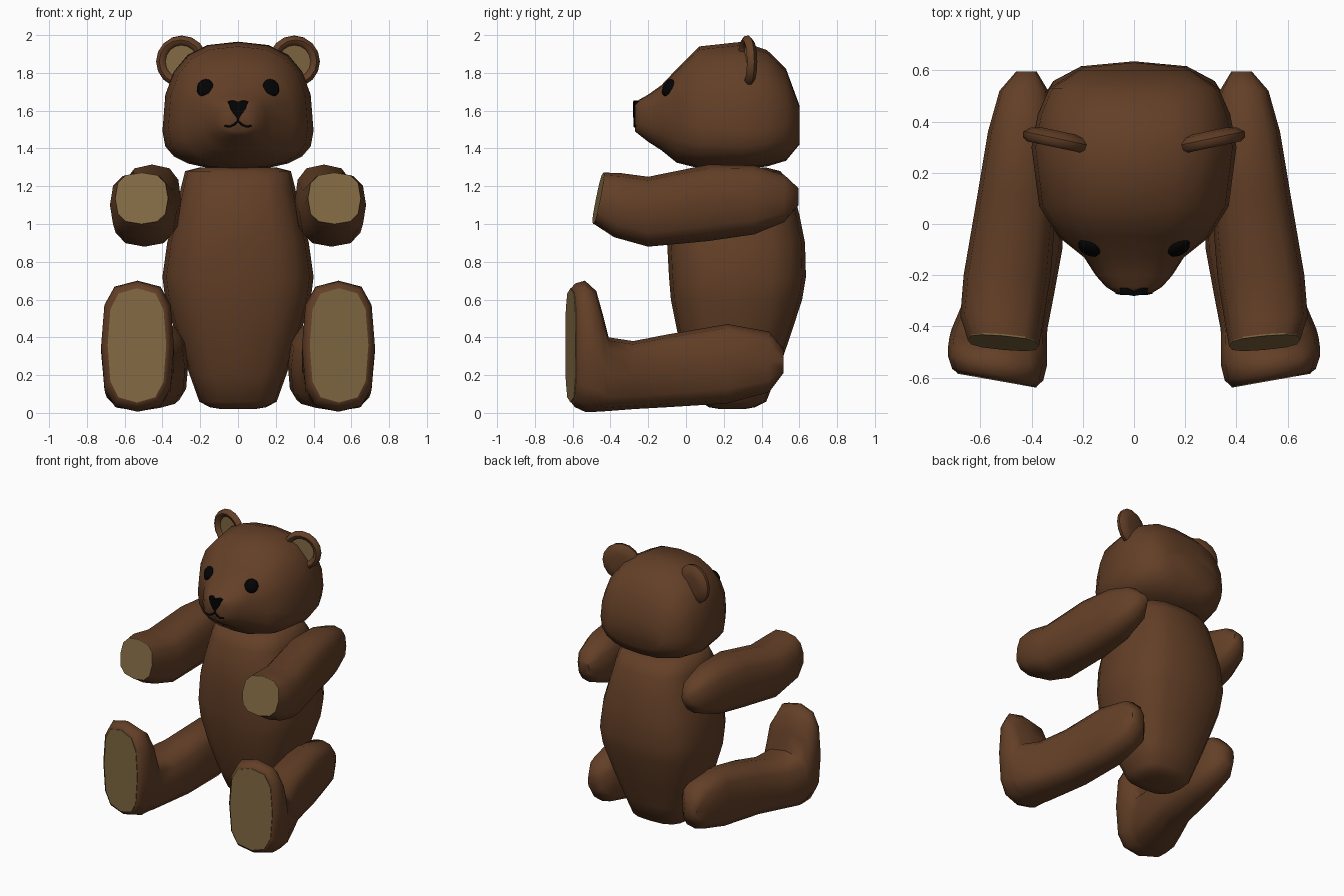
import bpy, bmesh, math
from mathutils import Matrix, Vector
from mathutils.bvhtree import BVHTree

if "Cube" in bpy.data.objects:
    bpy.data.objects.remove(bpy.data.objects["Cube"])


def material(name, rgb):
    m = bpy.data.materials.new(name)
    m.diffuse_color = (*rgb, 1)
    m.use_nodes = True
    m.node_tree.nodes["Principled BSDF"].inputs["Base Color"].default_value = m.diffuse_color
    return m


FUR = material("fur_brown", (0.125, 0.05, 0.02))
TAN = material("pad_tan", (0.22, 0.14, 0.055))
BLACK = material("black", (0.001, 0.001, 0.001))


def finish(name, bm, mat, angle=50):
    bmesh.ops.recalc_face_normals(bm, faces=bm.faces)
    me = bpy.data.meshes.new(name)
    bm.to_mesh(me)
    bm.free()
    me.materials.append(mat)
    ob = bpy.data.objects.new(name, me)
    bpy.context.collection.objects.link(ob)
    bpy.ops.object.select_all(action='DESELECT')
    ob.select_set(True)
    bpy.context.view_layer.objects.active = ob
    bpy.ops.object.shade_smooth_by_angle(angle=math.radians(angle))
    return ob


def loft(name, sections, mat, axis='Y', n=12, p=2.5, side=1, matrix=None, angle=50):
    """Skin rounded sections (position, centre x, half width, low, high[, widest level, tilt up, tilt out])."""
    bm = bmesh.new()
    rings = []
    for sec in sections:
        t, cx, hw, lo, hi, mid, tilt, out = tuple(sec) + (0.5, 0.0, 0.0)[len(sec) - 5:]
        c = lo + (hi - lo) * mid
        ring = []
        for i in range(n):
            a = 2 * math.pi * i / n
            u, v = (math.copysign(abs(f) ** (2 / p), f) if abs(f) > 1e-6 else 0
                    for f in (math.cos(a), math.sin(a)))
            x = (cx + hw * u) * side
            h = c + v * ((hi - c) if v > 0 else (c - lo))
            d = t + tilt * (h - lo) / (hi - lo) + out * (u + 1) / 2
            ring.append(bm.verts.new((x, d, h) if axis == 'Y' else (x, h, d)))
        rings.append(ring)
    for a, b in zip(rings, rings[1:]):
        for i in range(n):
            j = (i + 1) % n
            bm.faces.new((a[i], a[j], b[j], b[i]))
    bm.faces.new(rings[0])
    bm.faces.new(rings[-1])
    if matrix:
        bm.transform(matrix)
    return finish(name, bm, mat, angle)


# Body
loft("body", [
    (0.02, 0, 0.09, 0.18, 0.31), (0.03, 0, 0.15, 0.12, 0.365),
    (0.06, 0, 0.205, 0.08, 0.425),
    (0.20, 0, 0.255, 0.02, 0.48), (0.40, 0, 0.325, -0.04, 0.55),
    (0.60, 0, 0.385, -0.08, 0.615), (0.72, 0, 0.40, -0.09, 0.635),
    (0.90, 0, 0.375, -0.10, 0.63), (1.05, 0, 0.335, -0.09, 0.60),
    (1.20, 0, 0.30, -0.05, 0.56), (1.28, 0, 0.28, 0.0, 0.50),
    (1.30, 0, 0.20, 0.08, 0.42)], FUR, axis='Z', n=16, p=2.9, angle=75)

# Head with snout
head = loft("head", [
    (0.60, 0, 0.22, 1.42, 1.63), (0.53, 0, 0.33, 1.335, 1.82, 0.4),
    (0.43, 0, 0.375, 1.305, 1.92, 0.33), (0.30, 0, 0.40, 1.29, 1.965, 0.3),
    (0.07, 0, 0.37, 1.295, 1.94, 0.33), (-0.05, 0, 0.295, 1.325, 1.82, 0.42),
    (-0.13, 0, 0.195, 1.39, 1.735), (-0.20, 0, 0.15, 1.435, 1.685),
    (-0.245, 0, 0.11, 1.47, 1.66), (-0.27, 0, 0.07, 1.49, 1.64)],
    FUR, n=20, p=2.6, angle=60)
hb = bmesh.new()
hb.from_mesh(head.data)
tree = BVHTree.FromBMesh(hb)
hb.free()


def on_face(x, z):
    hit = tree.ray_cast(Vector((x, -2, z)), Vector((0, 1, 0)))[0]
    return hit.y if hit else -0.25


ARM = [(0.595, 0.42, 0.04, 1.10, 1.19), (0.52, 0.43, 0.095, 1.01, 1.26),
       (0.36, 0.44, 0.13, 0.945, 1.31), (0.12, 0.455, 0.155, 0.91, 1.315),
       (-0.20, 0.495, 0.17, 0.88, 1.25), (-0.385, 0.515, 0.163, 0.93, 1.27, 0.5, 0.03, 0.01),
       (-0.5, 0.51, 0.14, 1.0, 1.272, 0.5, 0.055, 0.025)]
LEG = [(0.515, 0.395, 0.05, 0.21, 0.34), (0.44, 0.38, 0.105, 0.11, 0.43),
       (0.22, 0.39, 0.127, 0.05, 0.47), (-0.10, 0.43, 0.15, 0.03, 0.415),
       (-0.28, 0.485, 0.172, 0.02, 0.38), (-0.41, 0.525, 0.187, 0.01, 0.40),
       (-0.44, 0.53, 0.19, 0.008, 0.52), (-0.475, 0.532, 0.193, 0.006, 0.645),
       (-0.55, 0.532, 0.193, 0.006, 0.70, 0.5, 0, 0.03),
       (-0.61, 0.532, 0.178, 0.03, 0.685, 0.5, 0, 0.045),
       (-0.635, 0.535, 0.155, 0.055, 0.66, 0.5, 0, 0.055)]
EAR = [(0.03, 0, 0.07, -0.07, 0.07), (0.022, 0, 0.11, -0.11, 0.11),
       (0.0, 0, 0.138, -0.138, 0.138), (-0.022, 0, 0.135, -0.135, 0.135),
       (-0.035, 0, 0.115, -0.115, 0.115), (-0.028, 0, 0.095, -0.095, 0.095),
       (-0.005, 0, 0.085, -0.085, 0.085)]


def pad(name, sec, side, p):
    t, rest = sec[0], tuple(sec[1:])
    loft(name, [(t + 0.003,) + rest, (t - 0.004,) + rest], TAN, side=side, p=p, angle=30)


for side, tag in ((1, "right"), (-1, "left")):
    # Limbs and pads
    loft("arm_" + tag, ARM, FUR, side=side, p=2.7)
    pad("paw_pad_" + tag, ARM[-1], side, 2.7)
    loft("leg_" + tag, LEG, FUR, side=side, p=3, angle=60)
    pad("foot_pad_" + tag, LEG[-1], side, 3)

    # Ears
    place = Matrix.Translation((0.297 * side, 0.333, 1.86)) @ \
        Matrix.Rotation(math.radians(12 * side), 4, 'Z')
    loft("ear_" + tag, EAR, FUR, n=16, p=2, matrix=place)
    loft("inner_ear_" + tag, [(-0.004, 0, 0.087, -0.087, 0.087),
                              (-0.010, 0, 0.087, -0.087, 0.087)],
         TAN, n=16, p=2, matrix=place)

    # Eyes
    bm = bmesh.new()
    bmesh.ops.create_uvsphere(bm, u_segments=12, v_segments=8, radius=1)
    bm.transform(Matrix.Translation((0.175 * side, on_face(0.175, 1.72) + 0.004, 1.72))
                 @ Matrix.Rotation(math.radians(28 * side), 4, 'Z')
                 @ Matrix.Rotation(math.radians(-22), 4, 'X')
                 @ Matrix.Diagonal((0.048, 0.026, 0.05, 1)))
    finish("eye_" + tag, bm, BLACK)

# Nose
bm = bmesh.new()
outline = [(-0.03, 1.655), (0, 1.646), (0.03, 1.655), (0.055, 1.648), (0.045, 1.61),
           (0.01, 1.565), (-0.01, 1.565), (-0.045, 1.61), (-0.055, 1.648)]
front = [bm.verts.new((x * 0.9, -0.281 + abs(x) * 0.15, z)) for x, z in outline]
back = [bm.verts.new((x, -0.25, z)) for x, z in outline]
bm.faces.new(front)
bm.faces.new(back)
for i in range(len(outline)):
    j = (i + 1) % len(outline)
    bm.faces.new((front[i], front[j], back[j], back[i]))
finish("nose", bm, BLACK, 30)

# Mouth
cu = bpy.data.curves.new("mouth", 'CURVE')
cu.dimensions = '3D'
cu.bevel_depth = 0.006
cu.bevel_resolution = 1
cu.use_fill_caps = True
smile = [(0, 1.545), (0.02, 1.527), (0.045, 1.515), (0.07, 1.52)]
for path in ([(0, 1.57), (0, 1.545)], smile, [(-x, z) for x, z in smile]):
    sp = cu.splines.new('POLY')
    sp.points.add(len(path) - 1)
    for pt, (x, z) in zip(sp.points, path):
        pt.co = (x, on_face(x, z) - 0.002, z, 1)
cu.materials.append(BLACK)
bpy.context.collection.objects.link(bpy.data.objects.new("mouth", cu))
